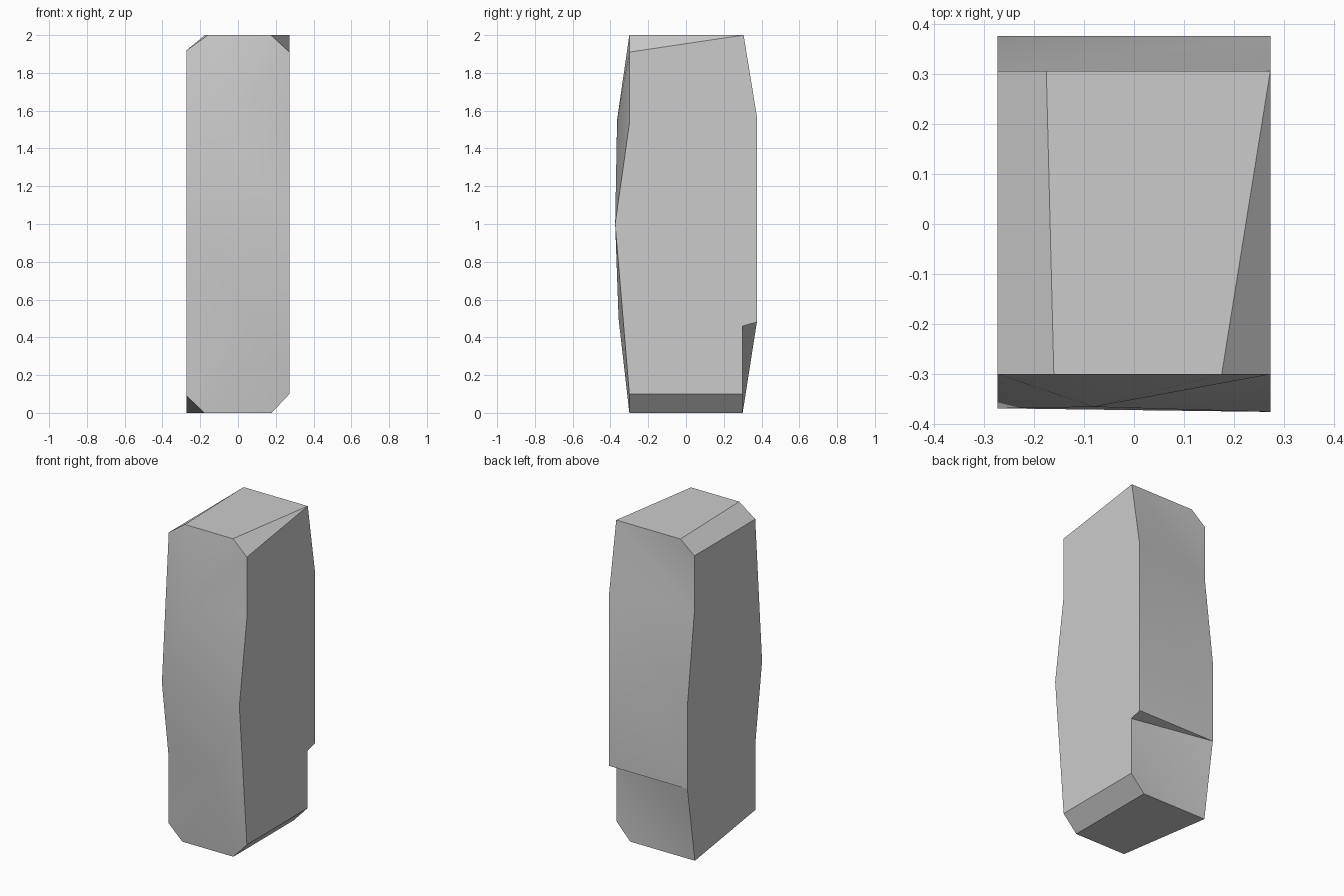
import bpy
import bmesh

cube = bpy.data.objects.get("Cube")
if cube:
    bpy.data.objects.remove(cube, do_unlink=True)

# Stone colour
stone = bpy.data.materials.new("stone grey")
stone.use_nodes = True
grey = (0.6, 0.6, 0.6, 1.0)
stone.diffuse_color = grey
stone.node_tree.nodes["Principled BSDF"].inputs["Base Color"].default_value = grey

W = 0.272   # half width
D = 0.30    # half depth at the ends
bm = bmesh.new()


def edge_line(x, profile):
    """Corner points of one upright edge, listed bottom to top as (y, z)."""
    return [bm.verts.new((x, y, z)) for y, z in profile]


def face(*verts):
    bm.faces.new(verts)


def fan(hub, rim):
    """Triangles from a raised point to a closed rim around it."""
    for a, b in zip(rim, rim[1:] + rim[:1]):
        face(hub, a, b)


# Four weathered upright edges
front_l = edge_line(W, [(-D, 0.1), (-0.375, 1.0), (-D, 1.53), (-D, 1.91)])
front_r = edge_line(-W, [(-D, 0.09), (-D, 0.5), (-0.368, 1.0), (-D, 1.92)])
back_l = edge_line(W, [(D, 0.1), (D, 0.46), (0.375, 0.48), (0.375, 1.57), (0.305, 2)])
back_r = edge_line(-W, [(D, 0), (0.375, 0.48), (0.375, 1.0), (0.305, 1.57), (0.305, 1.92)])

# Inner corners of the bottom and the top
bot_fl, bot_fr, bot_bl = [bm.verts.new((x, y, 0)) for x, y in
                          ((0.178, -D), (-0.178, -D), (0.178, D))]
top_fl, top_fr, top_br = [bm.verts.new((x, y, 2)) for x, y in
                          ((0.175, -D), (-0.16, -D), (-0.175, 0.305))]

# Flat sides, top and bottom
face(*front_l, *reversed(back_l))
face(*front_r, *reversed(back_r))
face(top_fl, back_l[4], top_br, top_fr)
face(bot_fl, bot_fr, back_r[0], bot_bl)

# Chipped corners: two full bevels and two tapering ones
face(top_fr, top_br, back_r[4], front_r[3])
face(bot_fl, bot_bl, back_l[0], front_l[0])
face(top_fl, front_l[3], back_l[4])
face(bot_fr, back_r[0], front_r[0])

# Front: two raised points above and below the waist
upper = bm.verts.new((-0.08, -0.365, 1.55))
lower = bm.verts.new((0.08, -0.357, 0.5))
fan(upper, [front_r[2], *front_l[1:], top_fl, top_fr, front_r[3]])
fan(lower, [front_l[1], front_r[2], front_r[1], front_r[0], bot_fr, bot_fl, front_l[0]])

# Back: upper planes, undercut ledge and lower plane
face(back_l[4], top_br, back_r[4], back_r[3])
face(back_l[4], back_r[3], back_l[3])
face(back_l[3], back_r[3], back_r[2])
face(back_l[3], back_r[2], back_r[1], back_l[2])
face(back_l[2], back_r[1], back_l[1])
face(back_l[1], back_r[1], back_r[0])
face(back_l[1], back_r[0], bot_bl, back_l[0])

bmesh.ops.recalc_face_normals(bm, faces=bm.faces)
mesh = bpy.data.meshes.new("standing_stone")
bm.to_mesh(mesh)
bm.free()
mesh.materials.append(stone)
pillar = bpy.data.objects.new("standing_stone", mesh)
bpy.context.collection.objects.link(pillar)

# Soft shading over the worn faces, sharp at the chips
bpy.ops.object.select_all(action="DESELECT")
pillar.select_set(True)
bpy.context.view_layer.objects.active = pillar
bpy.ops.object.shade_smooth_by_angle(angle=0.5236)
